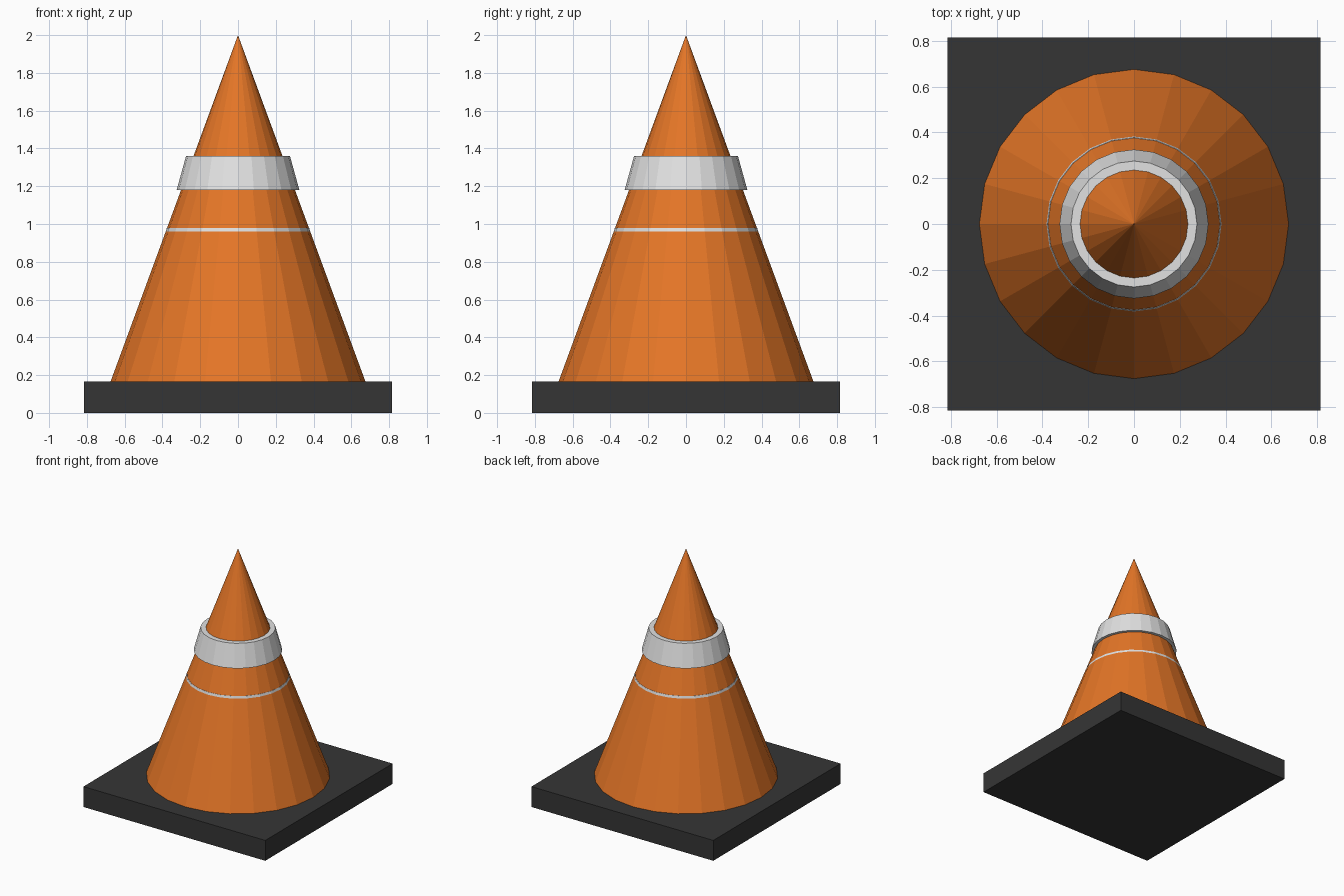
import bpy
import bmesh
from mathutils import Matrix

default = bpy.data.objects.get("Cube")
if default:
    bpy.data.objects.remove(default, do_unlink=True)

SIDES = 24
BASE_TOP = 0.165
BASE_WIDTH = 1.63


def material(name, colour):
    mat = bpy.data.materials.new(name)
    mat.use_nodes = True
    mat.diffuse_color = colour
    mat.node_tree.nodes["Principled BSDF"].inputs["Base Color"].default_value = colour
    return mat


def finish(name, bm, mat):
    mesh = bpy.data.meshes.new(name)
    bm.to_mesh(mesh)
    bm.free()
    mesh.materials.append(mat)
    obj = bpy.data.objects.new(name, mesh)
    bpy.context.collection.objects.link(obj)
    return obj


def frustum(name, z_low, z_high, r_low, r_high, mat):
    """Flat-sided upright cone section with a corner on each axis."""
    bm = bmesh.new()
    bmesh.ops.create_cone(
        bm, cap_ends=True, segments=SIDES, radius1=r_low, radius2=r_high,
        depth=z_high - z_low,
        matrix=Matrix.Translation((0, 0, (z_low + z_high) / 2)))
    bmesh.ops.remove_doubles(bm, verts=bm.verts, dist=0.0001)
    return finish(name, bm, mat)


orange = material("orange plastic", (0.78, 0.18, 0.02, 1))
white = material("white band", (0.75, 0.75, 0.75, 1))
dark = material("dark rubber", (0.036, 0.036, 0.036, 1))

# Square foot
bm = bmesh.new()
bmesh.ops.create_cube(
    bm, size=1,
    matrix=Matrix.Translation((0, 0, BASE_TOP / 2))
    @ Matrix.Diagonal((BASE_WIDTH, BASE_WIDTH, BASE_TOP, 1)))
finish("base", bm, dark)

# Cone body
frustum("cone_body", BASE_TOP, 2, 0.675, 0, orange)

# Raised upper band, and lower band that only breaks the surface at its top
frustum("upper_band", 1.18, 1.36, 0.325, 0.275, white)
frustum("lower_band", 0.80, 0.98, 0.426, 0.377, white)
